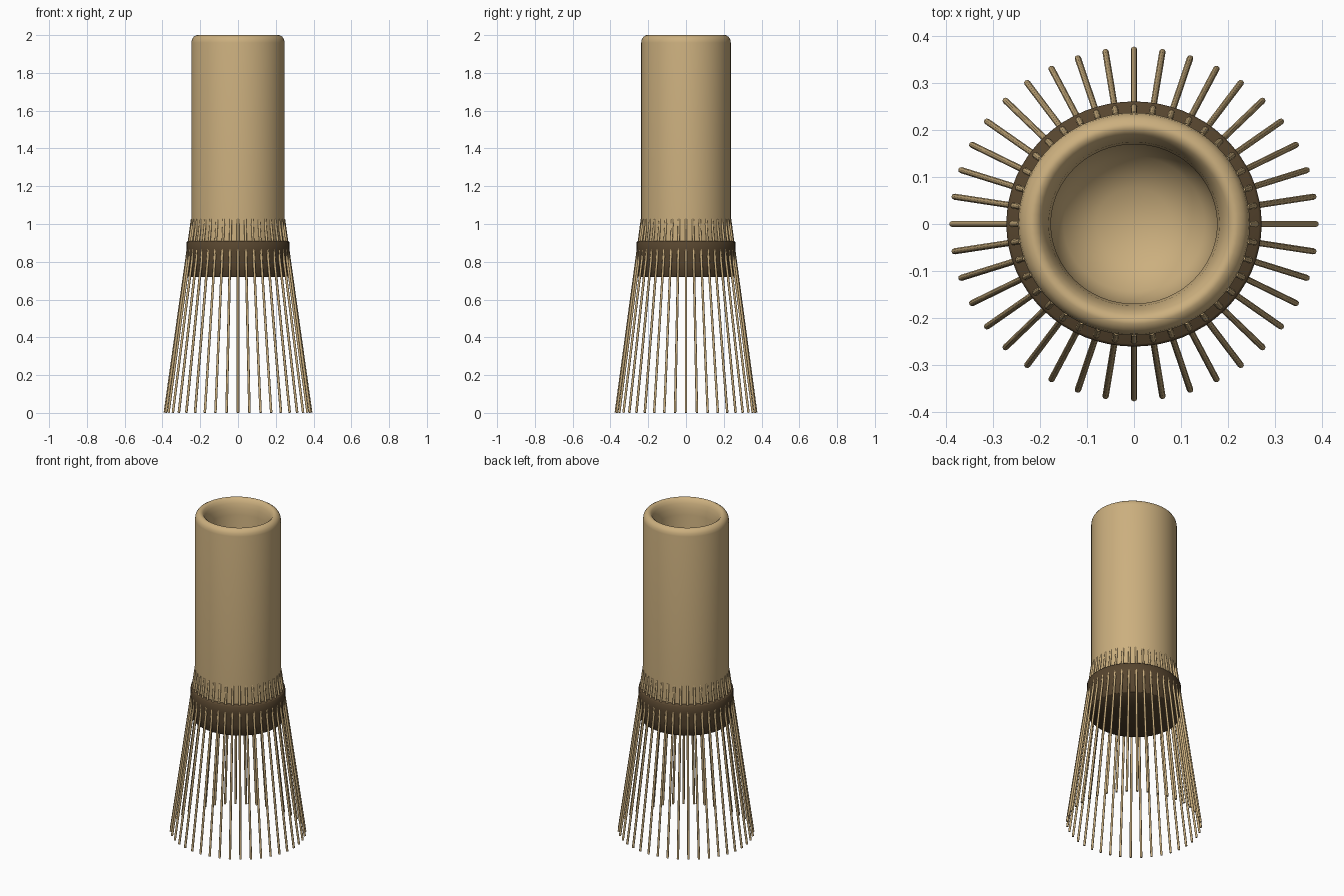
import bpy, bmesh, math
from mathutils import Vector, Matrix

if "Cube" in bpy.data.objects:
    bpy.data.objects.remove(bpy.data.objects["Cube"])

YS = 0.96  # the whole whisk is slightly oval


def material(name, rgb):
    m = bpy.data.materials.new(name)
    m.diffuse_color = (*rgb, 1)
    m.use_nodes = True
    m.node_tree.nodes["Principled BSDF"].inputs["Base Color"].default_value = m.diffuse_color
    return m


bamboo = material("bamboo", (0.60, 0.43, 0.21))
thread = material("dark thread", (0.095, 0.06, 0.028))


def finish(bm, name, mat, angle):
    bmesh.ops.scale(bm, vec=(1, YS, 1), verts=bm.verts)
    bmesh.ops.recalc_face_normals(bm, faces=bm.faces)
    me = bpy.data.meshes.new(name)
    bm.to_mesh(me)
    bm.free()
    ob = bpy.data.objects.new(name, me)
    bpy.context.collection.objects.link(ob)
    me.materials.append(mat)
    bpy.ops.object.select_all(action='DESELECT')
    ob.select_set(True)
    bpy.context.view_layer.objects.active = ob
    bpy.ops.object.shade_smooth_by_angle(angle=math.radians(angle))
    return ob


def lathe(name, profile, mat, angle=50, n=64):
    """Spin an (r, z) profile around z; it starts and ends on the axis."""
    bm = bmesh.new()
    vs = [bm.verts.new((r, 0, z)) for r, z in profile]
    es = [bm.edges.new(p) for p in zip(vs, vs[1:])]
    bmesh.ops.spin(bm, geom=vs + es, cent=(0, 0, 0), axis=(0, 0, 1),
                   angle=2 * math.pi, steps=n)
    bmesh.ops.remove_doubles(bm, verts=bm.verts, dist=1e-5)
    return finish(bm, name, mat, angle)


# hollow handle with a rounded rim sloping into the bore
lathe("handle", [(0, 0.8), (0.245, 0.8), (0.247, 1.0), (0.247, 1.96),
                 (0.244, 1.977), (0.235, 1.991), (0.222, 1.999), (0.212, 2.0),
                 (0.2, 1.991), (0.19, 1.972), (0.182, 1.945), (0.177, 1.905),
                 (0.177, 1.2), (0.15, 1.13), (0.08, 1.08), (0, 1.07)],
      bamboo)

# thread binding that wraps the tines
lathe("binding", [(0, 0.91), (0.266, 0.91), (0.272, 0.904), (0.272, 0.86),
                  (0.270, 0.79), (0.264, 0.722), (0.262, 0.72), (0, 0.72)],
      thread)

# ring of 40 flared tines
bm = bmesh.new()
COUNT = 40
for i in range(COUNT):
    a = 2 * math.pi * i / COUNT
    d = Vector((math.cos(a), math.sin(a), 0))
    top = d * 0.243 + Vector((0, 0, 1.025))
    bottom = d * 0.387 + Vector((0, 0, 0.001))
    axis = top - bottom
    rot = axis.to_track_quat('Z', 'Y').to_matrix().to_4x4()
    bmesh.ops.create_cone(bm, cap_ends=True, segments=8, radius1=0.0068,
                          radius2=0.0068, depth=axis.length,
                          matrix=Matrix.Translation((top + bottom) / 2) @ rot)
finish(bm, "tines", bamboo, 50)
